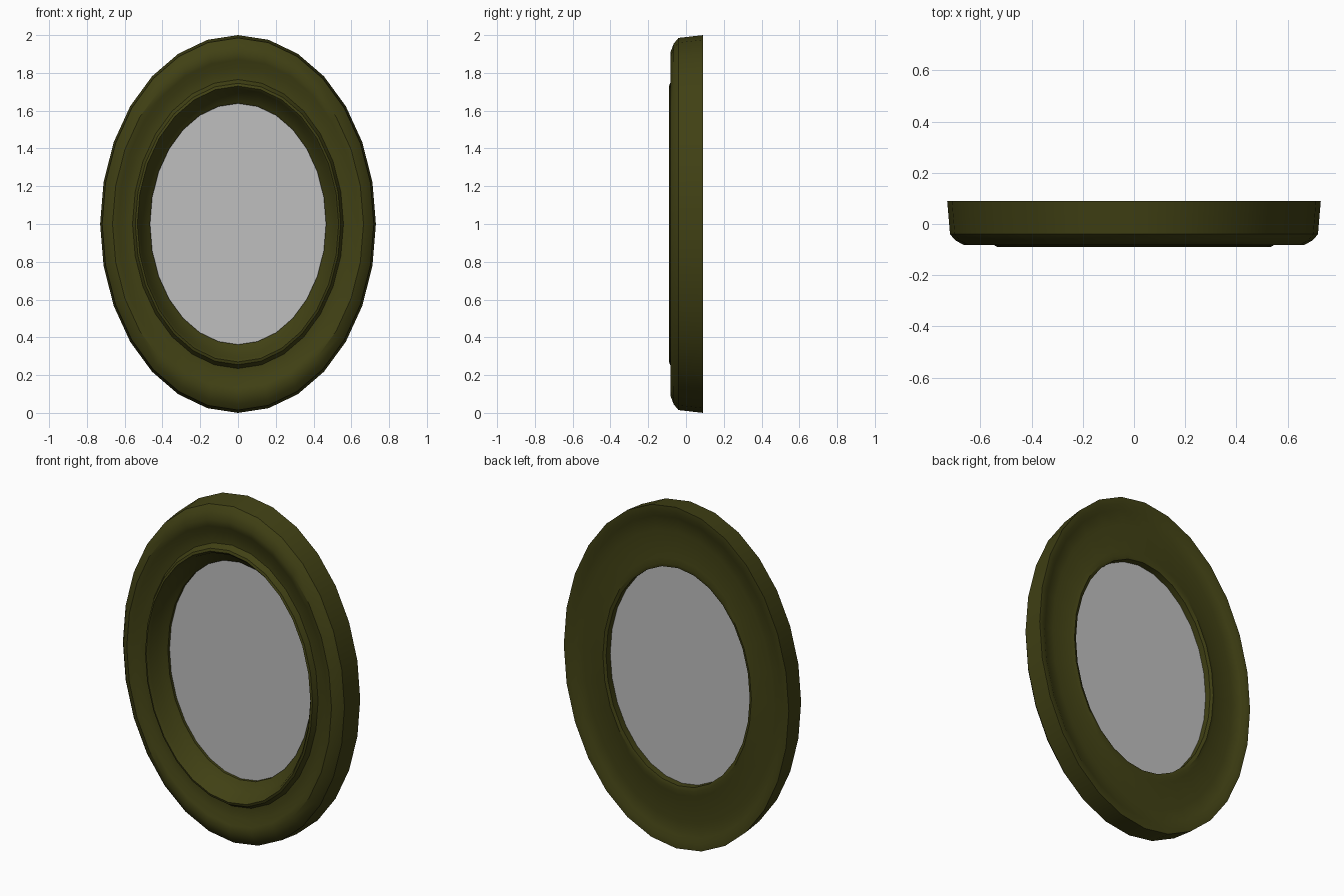
import bpy, bmesh, math

if "Cube" in bpy.data.objects:
    bpy.data.objects.remove(bpy.data.objects["Cube"])

SEG = 28
RX, RZ = 0.73, 1.0   # half width and half height of the oval


def material(name, rgb):
    m = bpy.data.materials.new(name)
    m.diffuse_color = (*rgb, 1)
    m.use_nodes = True
    m.node_tree.nodes["Principled BSDF"].inputs["Base Color"].default_value = m.diffuse_color
    return m


def oval(bm, r, y):
    return [bm.verts.new((RX * r * math.sin(2 * math.pi * i / SEG), y,
                          1 + RZ * r * math.cos(2 * math.pi * i / SEG)))
            for i in range(SEG)]


def finish(bm, name, mat):
    bmesh.ops.recalc_face_normals(bm, faces=bm.faces)
    me = bpy.data.meshes.new(name)
    bm.to_mesh(me)
    bm.free()
    ob = bpy.data.objects.new(name, me)
    bpy.context.collection.objects.link(ob)
    me.materials.append(mat)
    return ob


olive = material("dark olive", (0.052, 0.052, 0.007))
glass_grey = material("mirror grey", (0.52, 0.52, 0.52))

# Frame: moulding profile as (oval scale, depth), swept around the oval
profile = [
    (1.0, 0.09), (0.985, -0.04), (0.955, -0.065), (0.91, -0.082),   # outer side and crest
    (0.87, -0.075), (0.83, -0.055), (0.765, -0.055),                # front groove
    (0.745, -0.085), (0.73, -0.09), (0.715, -0.075),                # inner ridge
    (0.695, -0.025), (0.65, 0.005), (0.638, 0.015),                 # slope to the glass
    (0.638, 0.075), (0.66, 0.082), (0.69, 0.075),                   # back lip
    (0.85, 0.07), (0.93, 0.075), (0.96, 0.09),                      # back panel and rim
]
bm = bmesh.new()
rings = [oval(bm, r, y) for r, y in profile]
for k in range(len(rings)):
    a, b = rings[k], rings[(k + 1) % len(rings)]
    for i in range(SEG):
        j = (i + 1) % SEG
        bm.faces.new((a[i], a[j], b[j], b[i]))
frame = finish(bm, "oval_frame", olive)
bpy.context.view_layer.objects.active = frame
frame.select_set(True)
bpy.ops.object.shade_smooth_by_angle(angle=math.radians(35))

# Mirror glass: thin oval plate held inside the frame
bm = bmesh.new()
front, back = oval(bm, 0.645, 0.031), oval(bm, 0.645, 0.037)
bm.faces.new(front)
bm.faces.new(back[::-1])
for i in range(SEG):
    j = (i + 1) % SEG
    bm.faces.new((front[i], front[j], back[j], back[i]))
finish(bm, "mirror_glass", glass_grey)
